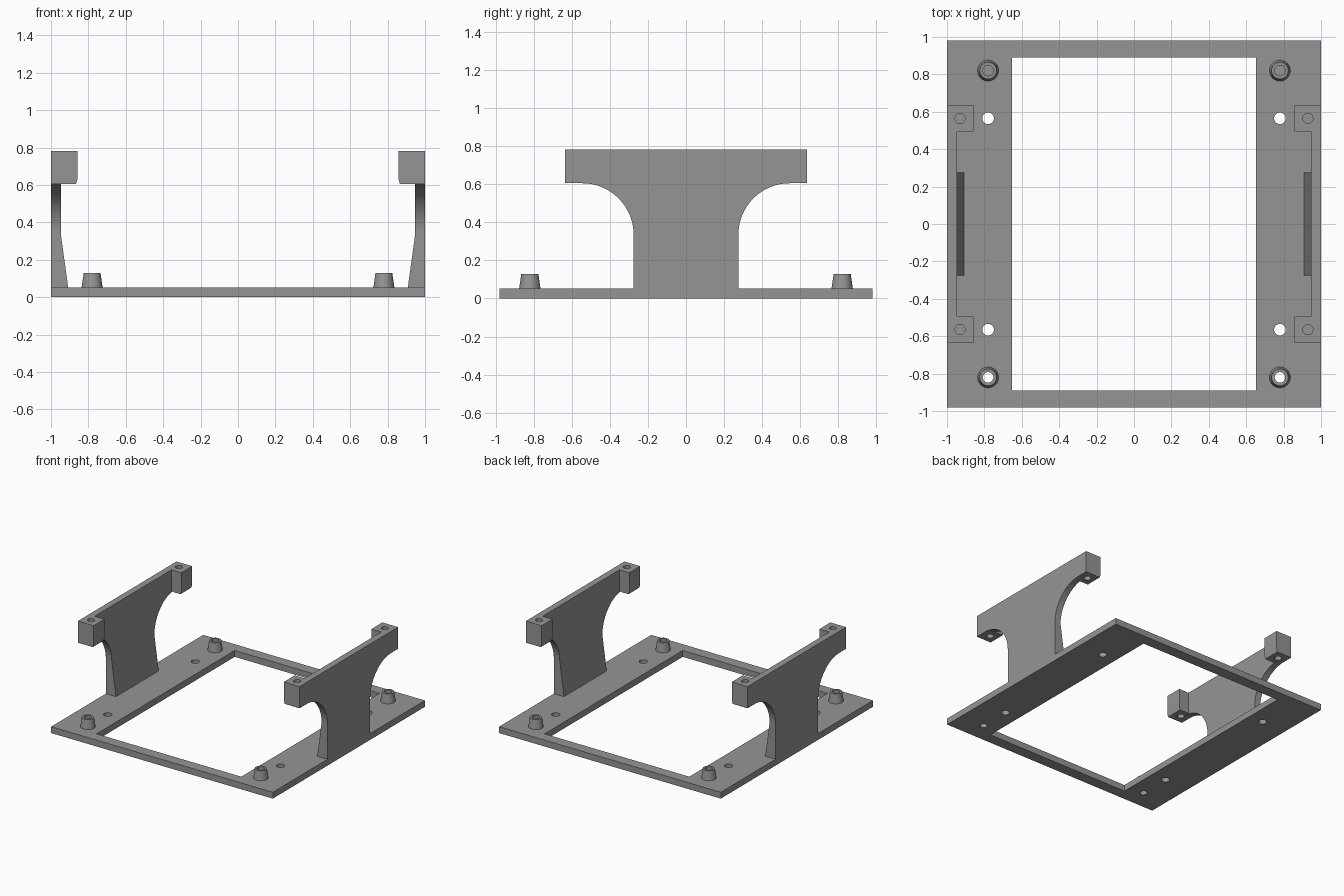
import bpy, bmesh, math
from mathutils import Matrix

if "Cube" in bpy.data.objects:
    bpy.data.objects.remove(bpy.data.objects["Cube"])

grey = bpy.data.materials.new("mid_grey")
grey.diffuse_color = (0.3, 0.3, 0.3, 1)
grey.use_nodes = True
grey.node_tree.nodes["Principled BSDF"].inputs["Base Color"].default_value = grey.diffuse_color


def make_object(name, bm):
    bmesh.ops.recalc_face_normals(bm, faces=bm.faces)
    mesh = bpy.data.meshes.new(name)
    bm.to_mesh(mesh)
    bm.free()
    mesh.materials.append(grey)
    obj = bpy.data.objects.new(name, mesh)
    bpy.context.collection.objects.link(obj)
    return obj


def prism(name, points, place, a, b):
    """Extrude a 2D outline from a to b; place(u, v, w) gives the 3D point."""
    bm = bmesh.new()
    face = bm.faces.new([bm.verts.new(place(u, v, a)) for u, v in points])
    new = bmesh.ops.extrude_face_region(bm, geom=[face])["geom"]
    shift = place(0, 0, b - a)
    bmesh.ops.translate(bm, verts=[g for g in new if isinstance(g, bmesh.types.BMVert)], vec=shift)
    return make_object(name, bm)


def box(name, x0, x1, y0, y1, z0, z1):
    outline = [(x0, y0), (x1, y0), (x1, y1), (x0, y1)]
    return prism(name, outline, lambda u, v, w: (u, v, w), z0, z1)


def cylinder(name, x, y, z0, z1, r):
    bm = bmesh.new()
    bmesh.ops.create_cone(bm, cap_ends=True, segments=32, radius1=r, radius2=r, depth=z1 - z0,
                          matrix=Matrix.Translation((x, y, (z0 + z1) / 2)))
    return make_object(name, bm)


def combine(obj, other, operation):
    mod = obj.modifiers.new("combine", 'BOOLEAN')
    mod.operation, mod.solver, mod.object = operation, 'EXACT', other
    bpy.context.view_layer.objects.active = obj
    bpy.ops.object.modifier_apply(modifier=mod.name)
    bpy.data.objects.remove(other)


def smooth(obj):
    bpy.ops.object.select_all(action='DESELECT')
    obj.select_set(True)
    bpy.context.view_layer.objects.active = obj
    bpy.ops.object.shade_smooth_by_angle(angle=math.radians(30))


PLATE, TOP, LEDGE = 0.052, 0.782, 0.605

# Base frame with a large opening and screw holes
frame = box("base_frame", -1, 1, -0.98, 0.98, 0, PLATE)
combine(frame, box("opening", -0.653, 0.653, -0.89, 0.89, -0.1, 0.2), 'DIFFERENCE')
for x in (-0.78, 0.78):
    for y, r in ((-0.565, 0.031), (0.565, 0.031), (-0.82, 0.028)):
        combine(frame, cylinder("hole", x, y, -0.1, 0.2, r), 'DIFFERENCE')
smooth(frame)

# Tapered hollow standoffs in the corners
for x, side in ((-0.78, "left"), (0.78, "right")):
    for y, end in ((-0.82, "front"), (0.82, "back")):
        bm = bmesh.new()
        section = [(0.056, PLATE), (0.045, 0.128), (0.028, 0.128), (0.028, PLATE)]
        rings = [[bm.verts.new((x + r * math.cos(i * math.tau / 32),
                                y + r * math.sin(i * math.tau / 32), z)) for i in range(32)]
                 for r, z in section]
        for k in range(4):
            p, q = rings[k], rings[(k + 1) % 4]
            for i in range(32):
                j = (i + 1) % 32
                bm.faces.new((p[i], p[j], q[j], q[i]))
        smooth(make_object(f"standoff_{end}_{side}", bm))

# T-shaped side wall outline (y, z), with curved shoulders
R, CY, CZ = 0.27, 0.545, 0.335
half = [(CY - R, PLATE)]
half += [(CY - R * math.cos(t), CZ + R * math.sin(t))
         for t in (i * math.pi / 32 for i in range(17))]
half += [(0.635, LEDGE), (0.635, TOP)]
outline = half + [(-y, z) for y, z in reversed(half)]

for s, side in ((-1, "left"), (1, "right")):
    wall = prism(f"side_wall_{side}", outline, lambda u, v, w: (w * s, u, v), 0.947, 1)
    # Thickened foot
    foot = [(0.908, PLATE), (1, PLATE), (1, CZ), (0.947, CZ)]
    combine(wall, prism("foot", foot, lambda u, v, w: (u * s, w, v), R - CY, CY - R), 'UNION')
    # End blocks with vertical screw holes
    block = [(0.866, LEDGE), (1, LEDGE), (1, TOP), (0.858, TOP), (0.858, 0.63)]
    for a, b in ((-0.635, -0.495), (0.495, 0.635)):
        combine(wall, prism("block", block, lambda u, v, w: (u * s, w, v), a, b), 'UNION')
    for y in (-0.565, 0.565):
        combine(wall, cylinder("hole", s * 0.93, y, 0.5, 0.9, 0.027), 'DIFFERENCE')
    smooth(wall)
